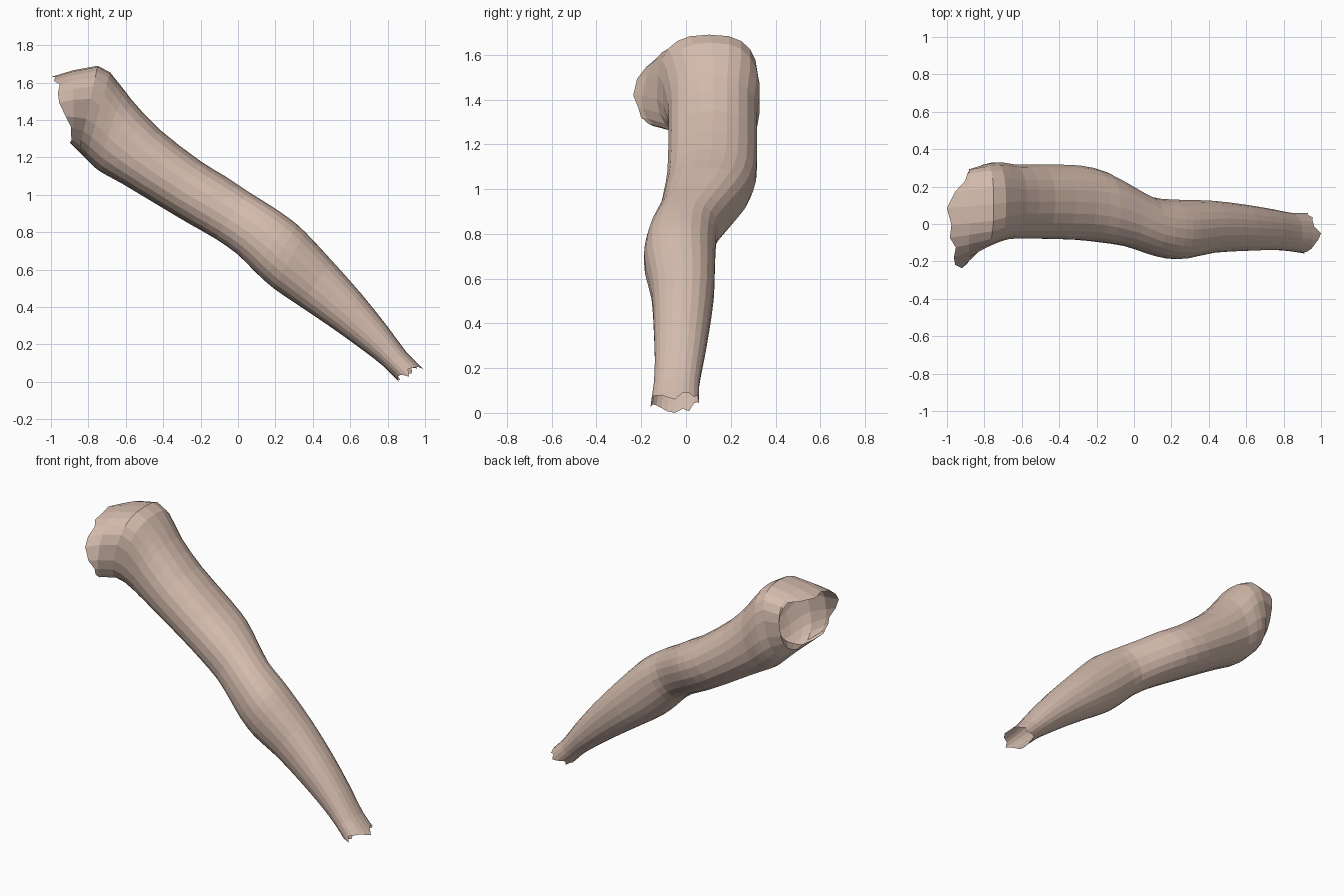
import bpy, bmesh, math, random
from mathutils import Vector

cube = bpy.data.objects.get("Cube")
if cube:
    bpy.data.objects.remove(cube, do_unlink=True)

random.seed(4)
SIDES, STEPS = 22, 2

# Cross-sections from shoulder to wrist:
# upper x, z | lower x, z | front y, back y | roundness | sideways lean
SECTIONS = [
    (-1.00, 1.63, -0.90, 1.28, -0.24, 0.25, 0.80, 0.08),
    (-0.75, 1.69, -0.85, 1.23, -0.13, 0.32, 0.75, 0.01),
    (-0.64, 1.60, -0.78, 1.16, -0.09, 0.33, 0.85, 0),
    (-0.57, 1.51, -0.73, 1.12, -0.08, 0.32, 0.9, 0),
    (-0.42, 1.35, -0.62, 1.06, -0.08, 0.32, 0.9, 0),
    (-0.20, 1.18, -0.42, 0.94, -0.085, 0.315, 0.9, 0),
    (-0.07, 1.10, -0.26, 0.845, -0.10, 0.28, 0.9, 0),
    (0.05, 1.02, -0.12, 0.765, -0.12, 0.21, 0.9, 0),
    (0.17, 0.945, 0.00, 0.68, -0.16, 0.145, 0.9, 0),
    (0.28, 0.87, 0.09, 0.59, -0.185, 0.133, 0.9, 0),
    (0.36, 0.80, 0.19, 0.50, -0.185, 0.13, 0.9, 0),
    (0.50, 0.65, 0.33, 0.405, -0.155, 0.125, 0.9, 0),
    (0.66, 0.47, 0.50, 0.29, -0.145, 0.105, 0.9, 0),
    (0.80, 0.295, 0.66, 0.175, -0.14, 0.08, 0.9, 0),
    (0.90, 0.16, 0.77, 0.09, -0.145, 0.06, 0.9, 0),
    (1.00, 0.06, 0.86, 0.0, -0.16, 0.06, 0.9, 0),
]


def blend(p, q, r, s, t):
    """Smooth curve through q and r."""
    return 0.5 * (2 * q + (r - p) * t + (2 * p - 5 * q + 4 * r - s) * t * t
                  + (3 * q - p - 3 * r + s) * t ** 3)


def refine(rows, steps):
    out = []
    last = len(rows) - 1
    for i in range(last):
        four = [rows[max(0, min(last, i + k))] for k in (-1, 0, 1, 2)]
        for k in range(steps):
            out.append([blend(*vals, k / steps) for vals in zip(*four)])
    return out + [list(rows[-1])]


def ring(section):
    """Rounded cross-section spanned by its upper, lower, front and back points."""
    ux, uz, lx, lz, front, back, power, lean = section
    points = []
    for k in range(SIDES):
        a = math.tau * k / SIDES
        c = math.copysign(abs(math.cos(a)) ** power, math.cos(a))
        s = math.copysign(abs(math.sin(a)) ** power, math.sin(a))
        points.append(Vector(((ux + lx) / 2 + c * (ux - lx) / 2,
                              (front + back) / 2 - s * (back - front) / 2 + lean * c,
                              (uz + lz) / 2 + c * (uz - lz) / 2)))
    return points


def tear(edge, inner, depth):
    """Pull points of an open rim back to make it ragged."""
    for k in range(SIDES):
        if k % (SIDES // 2):
            edge[k] = edge[k].lerp(inner[k], depth * random.random())


rings = [ring(s) for s in refine(SECTIONS, STEPS)]

# Back of the shoulder rim stops shorter than the top and front flaps
for k, p in enumerate(rings[0]):
    p.x += 0.10 * max(0, -math.sin(math.tau * k / SIDES))
tear(rings[0], rings[1], 0.8)
tear(rings[-1], rings[-2], 0.9)

# Skin the rings as an open tube
bm = bmesh.new()
loops = [[bm.verts.new(p) for p in r] for r in rings]
for a, b in zip(loops, loops[1:]):
    for k in range(SIDES):
        n = (k + 1) % SIDES
        bm.faces.new((a[k], a[n], b[n], b[k]))
bmesh.ops.recalc_face_normals(bm, faces=bm.faces)
middle = sum((v.co for v in bm.verts), Vector()) / len(bm.verts)
if sum(f.normal.dot(f.calc_center_median() - middle) for f in bm.faces) < 0:
    bmesh.ops.reverse_faces(bm, faces=bm.faces)
mesh = bpy.data.meshes.new("arm")
bm.to_mesh(mesh)
bm.free()

skin = bpy.data.materials.new("skin")
skin.use_nodes = True
color = (0.66, 0.50, 0.42, 1)
skin.diffuse_color = color
skin.node_tree.nodes["Principled BSDF"].inputs["Base Color"].default_value = color
mesh.materials.append(skin)

arm = bpy.data.objects.new("arm", mesh)
bpy.context.collection.objects.link(arm)
